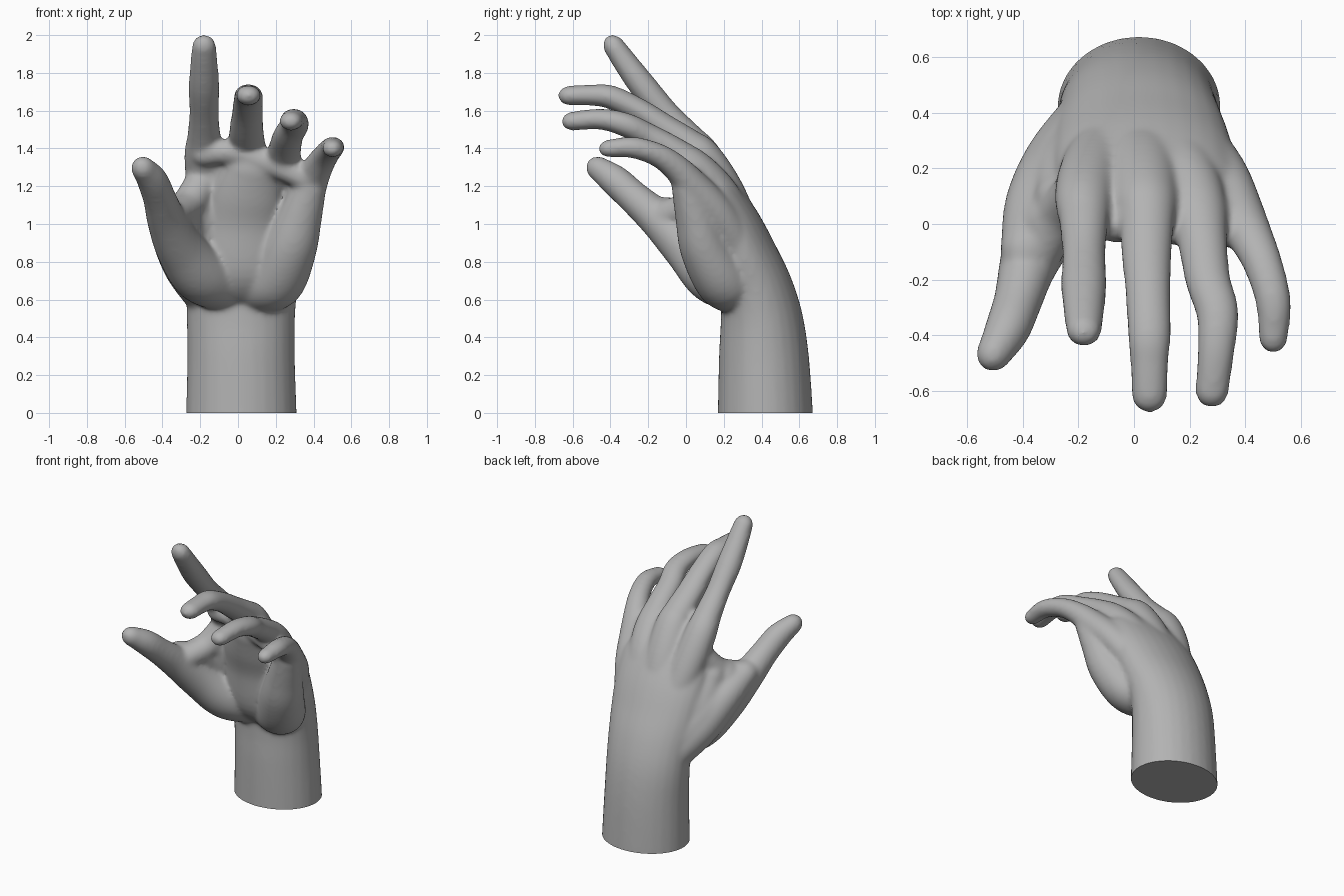
import bpy
import bmesh
from math import sin, cos, pi
from mathutils import Vector

if "Cube" in bpy.data.objects:
    bpy.data.objects.remove(bpy.data.objects["Cube"], do_unlink=True)

SIDES = 28
STEPS = 6
CAP_STEPS = 6
CAP_LENGTH = 1.25


def spline(points, steps):
    """Catmull-Rom interpolation of (position, thickness, width) samples."""
    result = []
    last = len(points) - 1
    for i in range(last):
        a, b, c, d = (points[min(max(i + k, 0), last)] for k in (-1, 0, 1, 2))
        for j in range(steps):
            t = j / steps
            result.append([
                q + t * ((r - p) + t * ((2 * p - 5 * q + 4 * r - s)
                + t * (3 * q - p - 3 * r + s))) / 2
                for p, q, r, s in zip(a, b, c, d)])
    result.append(list(points[-1]))
    return result


def limb(bm, points, side=(1, 0, 0), aspect=1.08):
    """Loft a round-ended tube; each point is x, y, z, thickness, [width]."""
    full = [p if len(p) > 4 else (*p, p[3] * aspect) for p in points]
    path = spline(full, STEPS)
    centres = [Vector(p[:3]) for p in path]
    count = len(path)
    sections = []
    for i, p in enumerate(path):
        tangent = (centres[min(i + 1, count - 1)] - centres[max(i - 1, 0)]).normalized()
        sections.append((centres[i], tangent, p[3], p[4]))

    # rounded ends
    def cap(section, direction):
        centre, tangent, thick, width = section
        rings = []
        for k in range(1, CAP_STEPS + 1):
            a = k / (CAP_STEPS + 0.4) * pi / 2
            rings.append((centre + tangent * direction * thick * CAP_LENGTH * sin(a),
                          tangent, thick * cos(a), width * cos(a)))
        return rings

    sections = cap(sections[0], -1)[::-1] + sections + cap(sections[-1], 1)
    rings = []
    for centre, tangent, thick, width in sections:
        across = Vector(side)
        across = (across - tangent * across.dot(tangent)).normalized()
        out = tangent.cross(across)
        rings.append([
            bm.verts.new(centre + across * width * cos(2 * pi * k / SIDES)
                         + out * thick * sin(2 * pi * k / SIDES))
            for k in range(SIDES)])
    for low, high in zip(rings, rings[1:]):
        for k in range(SIDES):
            n = (k + 1) % SIDES
            bm.faces.new((low[k], low[n], high[n], high[k]))
    bm.faces.new(rings[0][::-1])
    bm.faces.new(rings[-1])


bm = bmesh.new()

# forearm, wrist and back of the hand in one sweep
limb(bm, [(.018, .42, -.1, .252, .295), (.018, .42, 0, .252, .293),
          (.016, .412, .3, .238, .285), (.015, .4, .5, .218, .287),
          (.02, .37, .66, .195, .295), (.025, .31, .82, .178, .315),
          (.035, .235, 1, .158, .325), (.045, .155, 1.17, .122, .31),
          (.06, .1, 1.27, .085, .25)])

# hollow of the palm
limb(bm, [(.02, .27, .68, .135), (.02, .19, .77, .14), (.03, .135, 1, .12),
          (.05, .075, 1.15, .105), (.075, .025, 1.27, .085)], aspect=1.8)

# heel pad running up into the little finger edge
limb(bm, [(.08, .28, .67, .135), (.19, .2, .7, .15), (.275, .1, .87, .132),
          (.33, .05, 1.04, .108), (.375, .01, 1.18, .085)])

# thumb with its pad
limb(bm, [(-.04, .28, .67, .135), (-.19, .15, .73, .155), (-.305, .01, .87, .13),
          (-.377, -.14, 1.02, .105), (-.415, -.27, 1.135, .088),
          (-.453, -.375, 1.23, .082), (-.497, -.455, 1.288, .066)], aspect=1)

# thumb bone from the wrist, and the flesh filling towards the index finger
limb(bm, [(-.15, .37, .62, .12), (-.255, .22, .78, .13), (-.34, .07, .95, .115),
          (-.385, -.08, 1.05, .088)])
limb(bm, [(-.15, .34, .7, .13), (-.27, .16, .89, .125), (-.3, .02, 1.05, .095)])
limb(bm, [(-.13, .31, .75, .13), (-.2, .19, .92, .125), (-.24, .1, 1.08, .09)],
     aspect=1.3)
limb(bm, [(-.36, -.13, 1.04, .08), (-.27, .03, 1.1, .082), (-.19, .12, 1.22, .085)])

# webs between the finger roots
limb(bm, [(-.17, .03, 1.37, .068), (-.07, 0, 1.38, .066), (.04, 0, 1.36, .066),
          (.15, -.01, 1.325, .066), (.25, -.02, 1.285, .064),
          (.34, -.02, 1.24, .062), (.39, -.01, 1.19, .06)], side=(0, 0, 1), aspect=1)

# index finger
limb(bm, [(-.08, .33, .85, .1), (-.15, .205, 1.15, .1), (-.18, .1, 1.35, .094),
          (-.18, .01, 1.46, .08), (-.18, -.1, 1.58, .07),
          (-.18, -.22, 1.72, .073), (-.18, -.31, 1.84, .066),
          (-.18, -.377, 1.935, .058)], aspect=1.12)

# middle finger
limb(bm, [(.02, .34, .85, .1), (.03, .22, 1.15, .1), (.04, .1, 1.35, .093),
          (.045, .02, 1.42, .082), (.045, -.1, 1.5, .074),
          (.05, -.25, 1.6, .066), (.055, -.4, 1.672, .063),
          (.055, -.5, 1.682, .056), (.055, -.612, 1.68, .053)], aspect=1.23)

# ring finger
limb(bm, [(.1, .33, .85, .1), (.17, .205, 1.12, .1), (.22, .075, 1.28, .092),
          (.245, -.06, 1.385, .075), (.265, -.2, 1.465, .068),
          (.3, -.32, 1.525, .064), (.295, -.45, 1.555, .056),
          (.28, -.597, 1.545, .051)], aspect=1.2)

# little finger
limb(bm, [(.19, .31, .82, .11), (.298, .175, 1.04, .1), (.37, .035, 1.2, .089),
          (.42, -.05, 1.295, .073), (.465, -.15, 1.365, .063),
          (.5, -.28, 1.405, .057), (.5, -.405, 1.4, .048)], aspect=1.12)

bmesh.ops.recalc_face_normals(bm, faces=bm.faces)
mesh = bpy.data.meshes.new("hand_parts")
bm.to_mesh(mesh)
bm.free()
hand = bpy.data.objects.new("hand", mesh)
bpy.context.collection.objects.link(hand)

# fuse the parts into one skin and soften the joins
remesh = hand.modifiers.new("fuse", 'REMESH')
remesh.mode = 'VOXEL'
remesh.voxel_size = 0.013
soften = hand.modifiers.new("soften", 'SMOOTH')
soften.factor = 0.5
soften.iterations = 14
depsgraph = bpy.context.evaluated_depsgraph_get()
skin = bpy.data.meshes.new_from_object(hand.evaluated_get(depsgraph))
hand.modifiers.clear()

# cut the forearm flat at the ground
bm = bmesh.new()
bm.from_mesh(skin)
bmesh.ops.bisect_plane(bm, geom=bm.verts[:] + bm.edges[:] + bm.faces[:],
                       plane_co=(0, 0, 0), plane_no=(0, 0, 1), clear_inner=True)
bmesh.ops.holes_fill(bm, edges=[e for e in bm.edges if e.is_boundary], sides=0)
bmesh.ops.recalc_face_normals(bm, faces=bm.faces)
bm.to_mesh(skin)
bm.free()
hand.data = skin
bpy.data.meshes.remove(mesh)
skin.name = "hand"

# plain grey material
grey = bpy.data.materials.new("plain grey")
grey.use_nodes = True
colour = (.45, .45, .45, 1)
grey.diffuse_color = colour
grey.node_tree.nodes["Principled BSDF"].inputs["Base Color"].default_value = colour
skin.materials.clear()
skin.materials.append(grey)

bpy.ops.object.select_all(action='DESELECT')
hand.select_set(True)
bpy.context.view_layer.objects.active = hand
bpy.ops.object.shade_smooth_by_angle(angle=pi / 4)
